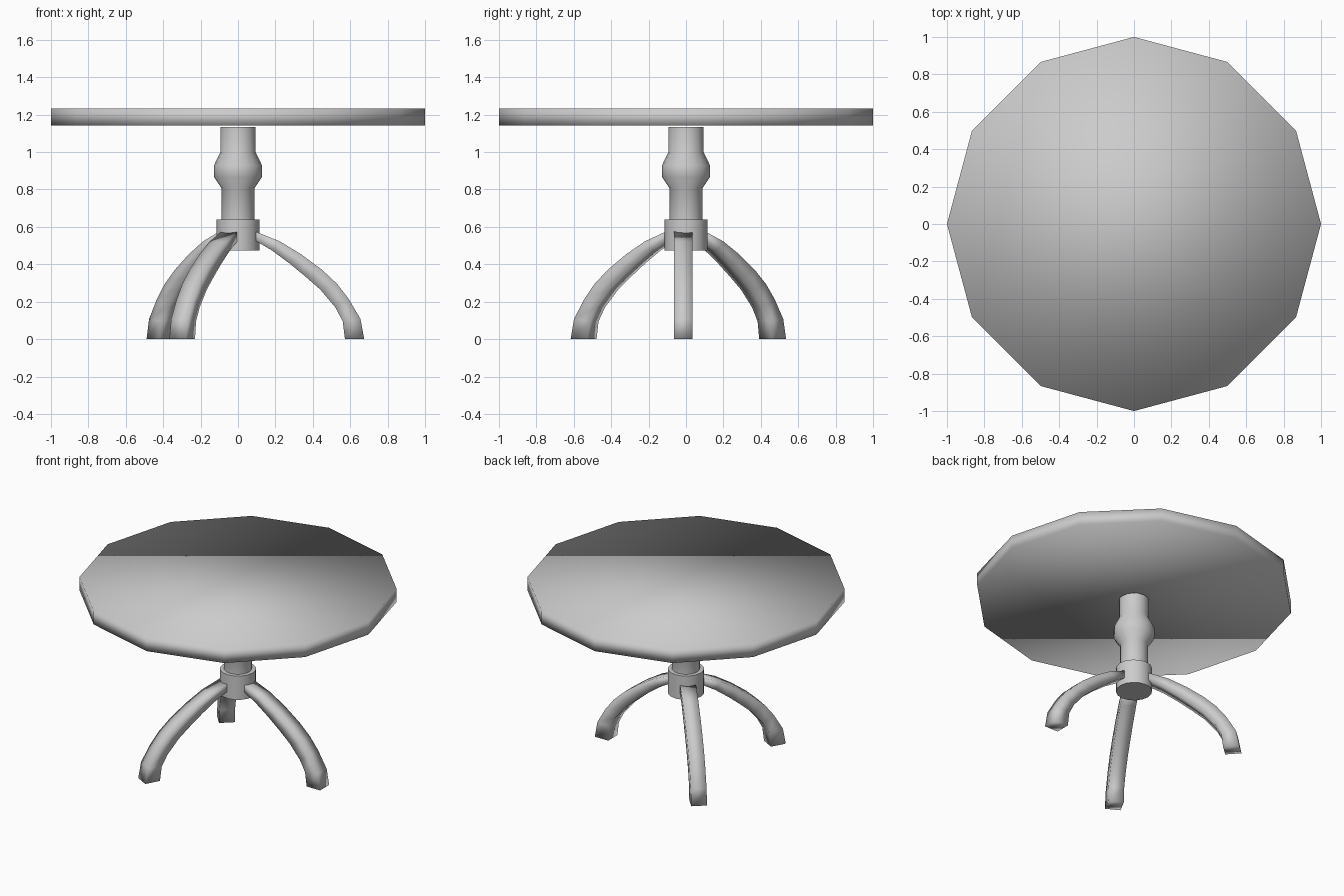
import bpy
from math import cos, sin, pi, radians

if "Cube" in bpy.data.objects:
    bpy.data.objects.remove(bpy.data.objects["Cube"])


def make_object(name, verts, faces, sharp=None):
    mesh = bpy.data.meshes.new(name)
    mesh.from_pydata(verts, [], faces)
    obj = bpy.data.objects.new(name, mesh)
    bpy.context.collection.objects.link(obj)
    bpy.ops.object.select_all(action='DESELECT')
    obj.select_set(True)
    bpy.context.view_layer.objects.active = obj
    if sharp is None:
        bpy.ops.object.shade_smooth()
    else:
        bpy.ops.object.shade_smooth_by_angle(angle=radians(sharp))
    return obj


def skin(rings):
    """Closed, capped tube through rings of equal point count."""
    n = len(rings[0])
    verts = [p for ring in rings for p in ring]
    faces = [(k * n + i, k * n + (i + 1) % n, (k + 1) * n + (i + 1) % n, (k + 1) * n + i)
             for k in range(len(rings) - 1) for i in range(n)]
    last = (len(rings) - 1) * n
    faces.append(tuple(reversed(range(n))))
    faces.append(tuple(range(last, last + n)))
    return verts, faces


def lathe(name, profile, sides, sharp=None):
    rings = [[(r * cos(2 * pi * i / sides), r * sin(2 * pi * i / sides), z)
              for i in range(sides)] for r, z in profile]
    return make_object(name, *skin(rings), sharp)


# Twelve-sided table top, softly shaded across its rim
lathe("table_top", [(1.0, 1.142), (1.0, 1.233)], 12)

# Turned column and the hub that carries the legs
lathe("column", [(0.088, 0.62), (0.088, 0.807), (0.128, 0.866), (0.128, 0.93),
                 (0.094, 1.0), (0.094, 1.135)], 16, 50)
lathe("hub", [(0.114, 0.475), (0.114, 0.64)], 16, 50)

# Curved leg: (outer radius, outer z, inner radius, inner z), floor to hub
LEG = [(0.675, 0.0, 0.572, 0.0), (0.655, 0.107, 0.56, 0.095),
       (0.592, 0.215, 0.52, 0.17), (0.53, 0.295, 0.44, 0.265),
       (0.45, 0.37, 0.36, 0.335), (0.34, 0.452, 0.275, 0.405),
       (0.225, 0.522, 0.18, 0.475), (0.095, 0.575, 0.095, 0.525)]


def leg(name, angle, shift_y=0.0, half=0.05):
    a = radians(angle)

    def place(r, t, z):
        return (r * cos(a) - t * sin(a), r * sin(a) + t * cos(a) + shift_y, z)

    rings = [[place(ro, -half, zo), place(ro, half, zo),
              place(ri, half, zi), place(ri, -half, zi)] for ro, zo, ri, zi in LEG]
    return make_object(name, *skin(rings))


leg("right_leg", 0, -0.015)
leg("back_leg", 132)
leg("front_leg", 241.4)
